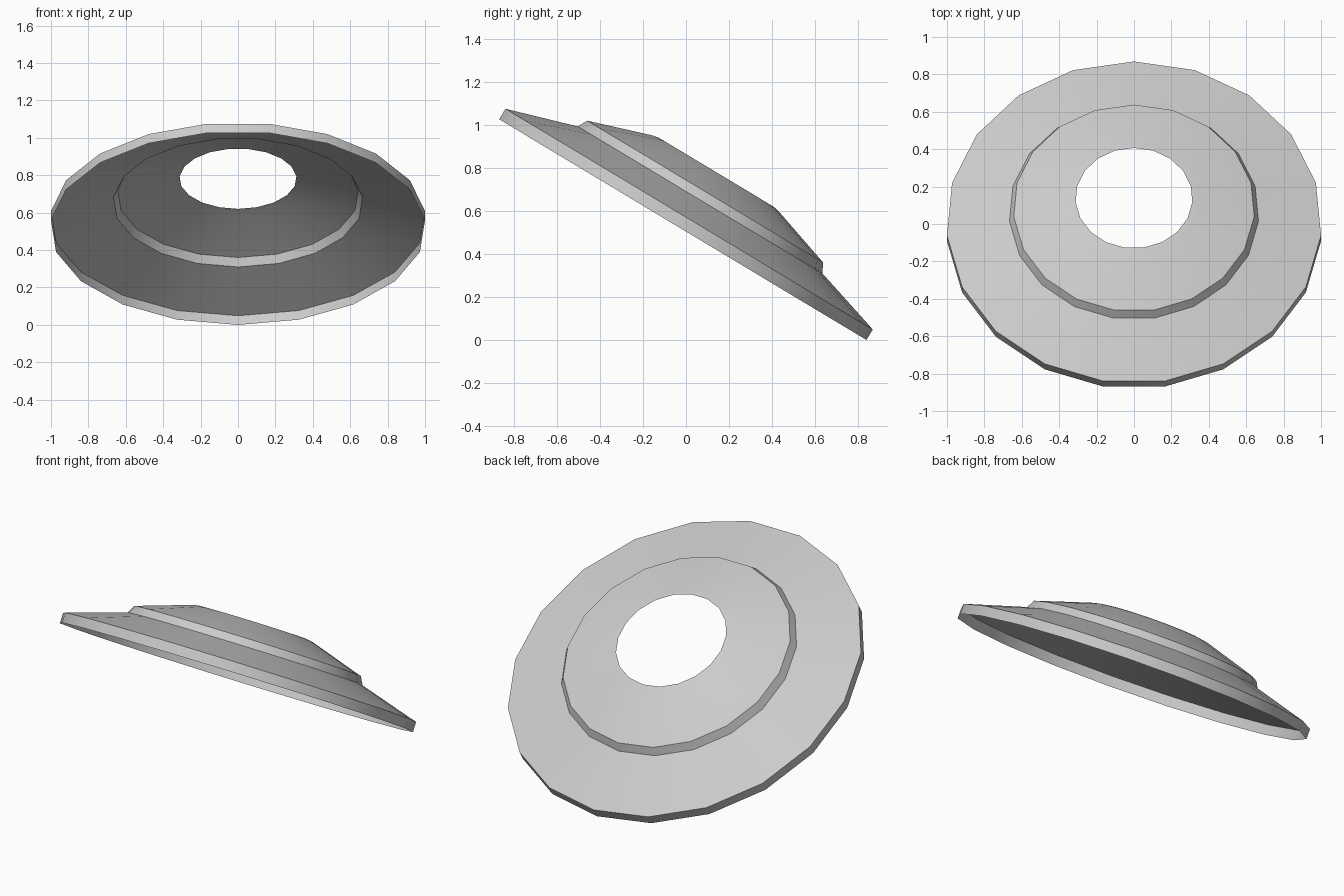
import bpy, bmesh, math
from mathutils import Matrix

if "Cube" in bpy.data.objects:
    bpy.data.objects.remove(bpy.data.objects["Cube"])

SIDES = 19
TILT = math.radians(31)

# Profile of the open shell (radius, height): rim, brim, step, cone, hole lip
PROFILE = [(1.0034, 0.0), (1.0034, 0.057), (0.668, 0.16),
           (0.645, 0.205), (0.344, 0.303), (0.313, 0.309)]

bm = bmesh.new()


def ring(radius, height):
    """One 19-sided loop with a corner pointing to +y."""
    angles = [2 * math.pi * i / SIDES for i in range(SIDES)]
    return [bm.verts.new((-radius * math.sin(a), radius * math.cos(a), height))
            for a in angles]


# Stepped disc: bridge neighbouring loops
loops = [ring(r, h) for r, h in PROFILE]
for low, high in zip(loops, loops[1:]):
    for i in range(SIDES):
        j = (i + 1) % SIDES
        bm.faces.new((low[i], low[j], high[j], high[i]))

# Tilt down toward the back, then centre in y and rest on the ground
bm.transform(Matrix.Rotation(-TILT, 4, 'X'))
ys = [v.co.y for v in bm.verts]
zs = [v.co.z for v in bm.verts]
bm.transform(Matrix.Translation((0, -(min(ys) + max(ys)) / 2, -min(zs))))

mesh = bpy.data.meshes.new("stepped_disc")
bm.to_mesh(mesh)
bm.free()
disc = bpy.data.objects.new("stepped_disc", mesh)
bpy.context.collection.objects.link(disc)

# Smooth around the disc, sharp at the rim and step
bpy.context.view_layer.objects.active = disc
disc.select_set(True)
bpy.ops.object.shade_smooth_by_angle(angle=math.radians(30))
